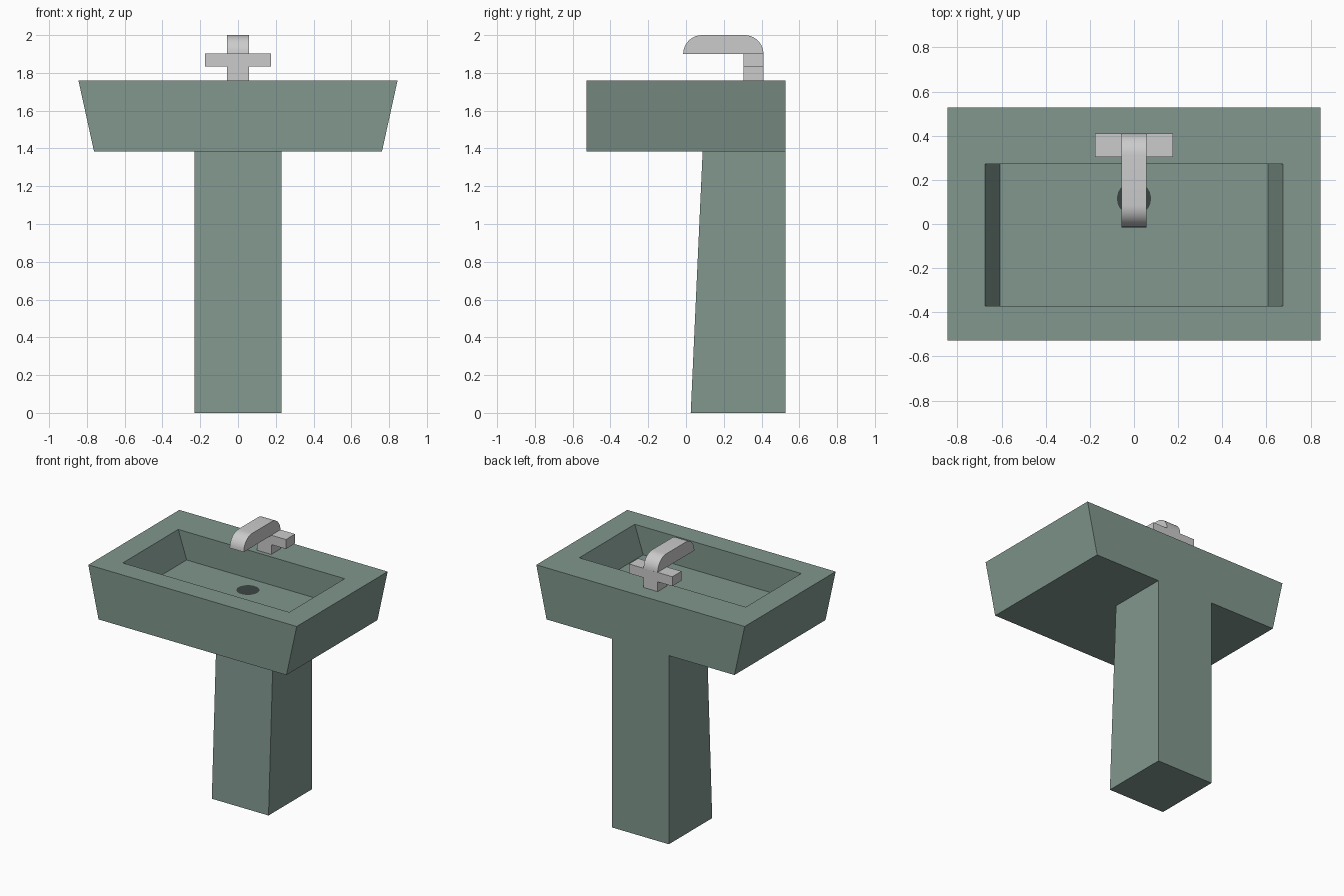
import bpy, bmesh, math

if "Cube" in bpy.data.objects:
    bpy.data.objects.remove(bpy.data.objects["Cube"])


def material(name, rgb):
    m = bpy.data.materials.new(name)
    m.diffuse_color = (*rgb, 1)
    m.use_nodes = True
    m.node_tree.nodes["Principled BSDF"].inputs["Base Color"].default_value = m.diffuse_color
    return m


green = material("green_ceramic", (0.22, 0.31, 0.27))
dark = material("dark_drain", (0.045, 0.06, 0.058))
chrome = material("pale_metal", (0.75, 0.78, 0.77))


def finish(name, bm, mat, smooth=False):
    bmesh.ops.recalc_face_normals(bm, faces=bm.faces)
    me = bpy.data.meshes.new(name)
    bm.to_mesh(me)
    bm.free()
    me.materials.append(mat)
    ob = bpy.data.objects.new(name, me)
    bpy.context.collection.objects.link(ob)
    if smooth:
        bpy.context.view_layer.objects.active = ob
        ob.select_set(True)
        bpy.ops.object.shade_smooth_by_angle(angle=math.radians(40))
        ob.select_set(False)
    return ob


def stacked(name, rings, mat):
    """Join rectangles (half width, y front, y back, z) and cap both ends."""
    bm = bmesh.new()
    loops = [[bm.verts.new(p) for p in ((-w, y0, z), (w, y0, z), (w, y1, z), (-w, y1, z))]
             for w, y0, y1, z in rings]
    for a, b in zip(loops, loops[1:]):
        for i in range(4):
            j = (i + 1) % 4
            bm.faces.new((a[i], a[j], b[j], b[i]))
    bm.faces.new(loops[0])
    bm.faces.new(loops[-1])
    return finish(name, bm, mat)


# Basin: flared outside, rim, sloped bowl sides and floor
stacked("basin", [(0.762, -0.527, 0.527, 1.383), (0.845, -0.527, 0.527, 1.761),
                  (0.675, -0.371, 0.272, 1.761), (0.607, -0.371, 0.272, 1.555)], green)

# Pedestal with a leaning front
stacked("pedestal", [(0.23, 0.025, 0.527, 0), (0.23, 0.088, 0.527, 1.383)], green)

# Drain disc on the bowl floor
bm = bmesh.new()
bmesh.ops.create_circle(bm, cap_ends=True, segments=32, radius=0.077)
bmesh.ops.translate(bm, verts=bm.verts, vec=(0, 0.115, 1.557))
finish("drain", bm, dark)

# Tap stem and cross handle
stacked("tap_stem", [(0.057, 0.304, 0.41, 1.761), (0.057, 0.304, 0.41, 1.833)], chrome)
stacked("tap_handle", [(0.176, 0.304, 0.41, 1.833), (0.176, 0.304, 0.41, 1.902)], chrome)

# Spout: side profile with two rounded upper corners, extruded across x
z0, r, steps = 1.9, 0.1, 10
profile = []
for cy, start in ((0.31, 0), (0.085, 90)):
    for i in range(steps + 1):
        a = math.radians(start + 90 * i / steps)
        profile.append((cy + r * math.cos(a), z0 + r * math.sin(a)))
bm = bmesh.new()
face = bm.faces.new([bm.verts.new((-0.057, y, z)) for y, z in profile])
ext = bmesh.ops.extrude_face_region(bm, geom=[face])["geom"]
bmesh.ops.translate(bm, verts=[v for v in ext if isinstance(v, bmesh.types.BMVert)],
                    vec=(0.114, 0, 0))
finish("tap_spout", bm, chrome, smooth=True)
